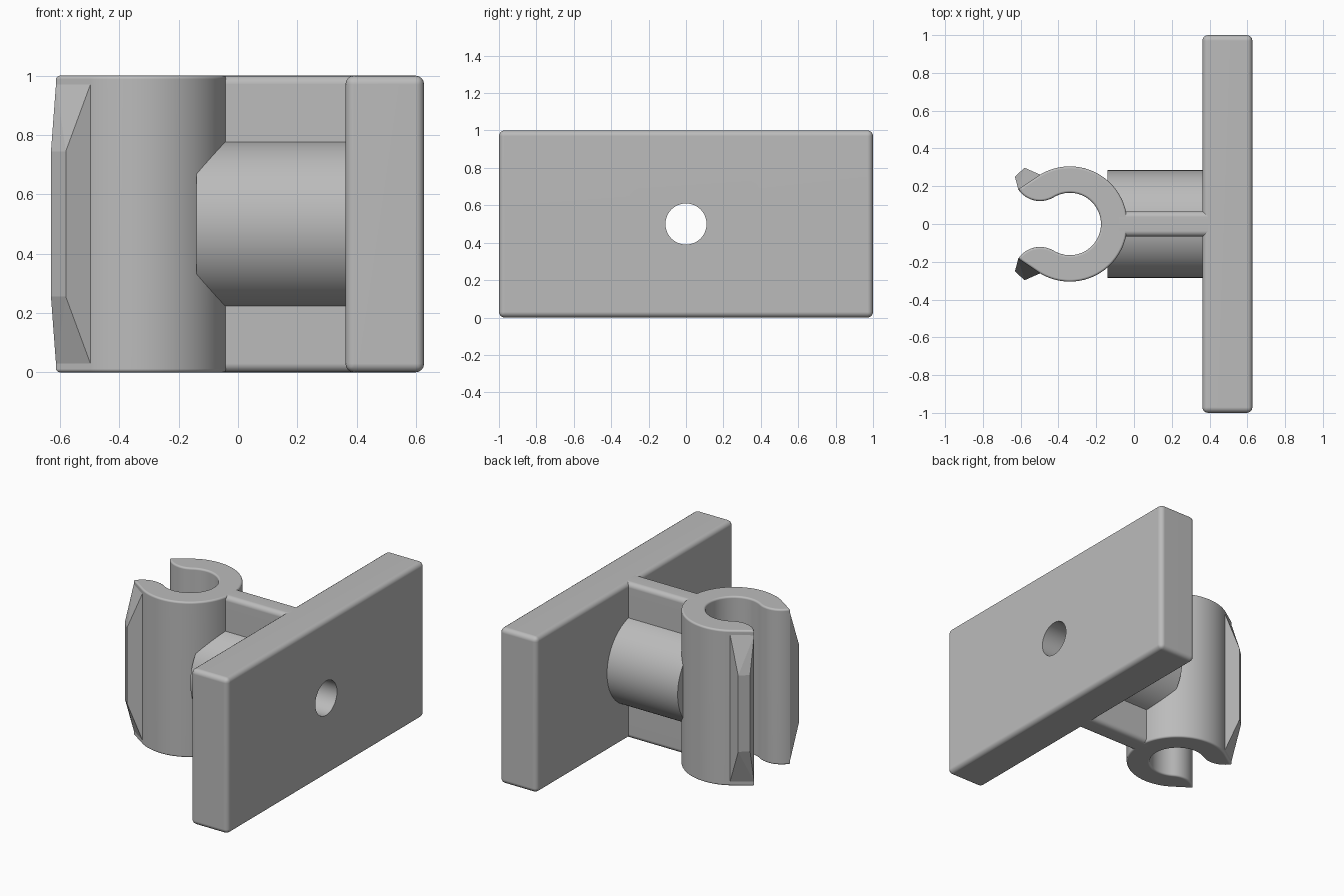
import bpy, bmesh
from math import cos, sin, radians, pi
from mathutils import Vector, Matrix

cube = bpy.data.objects.get("Cube")
if cube:
    bpy.data.objects.remove(cube, do_unlink=True)

grey = bpy.data.materials.new("light_grey")
grey.use_nodes = True
colour = (0.5, 0.5, 0.5, 1)
grey.diffuse_color = colour
grey.node_tree.nodes["Principled BSDF"].inputs["Base Color"].default_value = colour

HEIGHT = 1.0
ROUND = 0.03


def add_object(name, bm):
    bmesh.ops.recalc_face_normals(bm, faces=bm.faces)
    mesh = bpy.data.meshes.new(name)
    bm.to_mesh(mesh)
    bm.free()
    mesh.materials.append(grey)
    obj = bpy.data.objects.new(name, mesh)
    bpy.context.collection.objects.link(obj)
    return obj


def round_edges(bm, edges):
    bmesh.ops.bevel(bm, geom=edges, offset=ROUND, segments=4, profile=0.5,
                    affect='EDGES', clamp_overlap=True)


def box(x0, x1, half_y):
    bm = bmesh.new()
    bmesh.ops.create_cube(bm, size=1)
    bmesh.ops.scale(bm, vec=(x1 - x0, 2 * half_y, HEIGHT), verts=bm.verts)
    bmesh.ops.translate(bm, vec=((x0 + x1) / 2, 0, HEIGHT / 2), verts=bm.verts)
    return bm


def rod(name, x0, x1, radius):
    bm = bmesh.new()
    bmesh.ops.create_cone(bm, cap_ends=True, segments=96, radius1=radius,
                          radius2=radius, depth=x1 - x0)
    bmesh.ops.rotate(bm, cent=(0, 0, 0), matrix=Matrix.Rotation(pi / 2, 3, 'Y'),
                     verts=bm.verts)
    bmesh.ops.translate(bm, vec=((x0 + x1) / 2, 0, HEIGHT / 2), verts=bm.verts)
    return add_object(name, bm)


def arc(centre, radius, start, end, steps):
    angles = [radians(start + (end - start) * i / steps) for i in range(steps + 1)]
    return [Vector((centre[0] + radius * cos(a), centre[1] + radius * sin(a)))
            for a in angles]


# Mounting plate
bm = box(0.362, 0.627, 1.0)
round_edges(bm, bm.edges[:])
plate = add_object("mounting_plate", bm)

# Web joining plate and clip, rounded along its top and bottom
bm = box(-0.08, 0.395, 0.067)
round_edges(bm, [e for e in bm.edges
                 if abs(e.verts[0].co.x - e.verts[1].co.x) > 0.1])
web = add_object("web", bm)

# Round boss
boss = rod("boss", -0.14, 0.38, 0.285)

# Open clip: ring with rolled lips, one half mirrored to the other
CENTRE, OUTER, WALL, OPENING = (-0.34, 0), 0.305, 0.14, 121
outer = arc(CENTRE, OUTER, 0, OPENING, 40)
heel = outer[-1]
lip = arc(heel, WALL, 214, OPENING + 180, 16)
inner = arc(CENTRE, OUTER - WALL, OPENING, 0, 40)
half = outer + lip + inner[1:]
profile = half + [Vector((p.x, -p.y)) for p in reversed(half[1:-1])]
bm = bmesh.new()
base = bm.faces.new([bm.verts.new((p.x, p.y, 0)) for p in profile])
top = bmesh.ops.extrude_face_region(bm, geom=[base], use_keep_orig=True)["geom"]
bmesh.ops.translate(bm, vec=(0, 0, HEIGHT),
                    verts=[g for g in top if isinstance(g, bmesh.types.BMVert)])
round_edges(bm, [e for e in bm.edges
                 if abs(e.verts[0].co.z - e.verts[1].co.z) < 0.01])
clip = add_object("clip", bm)

# Tapered guide fin on each lip
fins = []
for name, side in (("left_guide_fin", 1), ("right_guide_fin", -1)):
    bm = bmesh.new()
    sections = ((lip[0], 0.03), (heel, 0.03),
                (Vector((-0.63, 0.25)), 0.255), (Vector((-0.58, 0.298)), 0.255))
    for p, inset in sections:
        for z in (inset, HEIGHT - inset):
            bm.verts.new((p.x, p.y * side, z))
    bmesh.ops.convex_hull(bm, input=bm.verts)
    bmesh.ops.dissolve_limit(bm, angle_limit=0.01, verts=bm.verts, edges=bm.edges)
    fins.append(add_object(name, bm))

# Through hole along the boss axis, ending in the clip bore
cutter = rod("hole_cutter", -0.3, 0.8, 0.11)
cutter.hide_render = True
cutter.hide_viewport = True
for obj in (plate, web, boss, clip):
    cut = obj.modifiers.new("through_hole", 'BOOLEAN')
    cut.operation = 'DIFFERENCE'
    cut.solver = 'EXACT'
    cut.object = cutter

# Bake the cuts, then shade smooth with sharp creases
bpy.context.view_layer.update()
depsgraph = bpy.context.evaluated_depsgraph_get()
baked = {o: bpy.data.meshes.new_from_object(o.evaluated_get(depsgraph))
         for o in (plate, web, boss, clip)}
for obj, mesh in baked.items():
    obj.modifiers.clear()
    obj.data = mesh
bpy.data.objects.remove(cutter, do_unlink=True)
for obj in baked:
    bpy.ops.object.select_all(action='DESELECT')
    obj.select_set(True)
    bpy.context.view_layer.objects.active = obj
    bpy.ops.object.shade_smooth_by_angle(angle=radians(32))
    weighted = obj.modifiers.new("even_shading", 'WEIGHTED_NORMAL')
    weighted.keep_sharp = True
